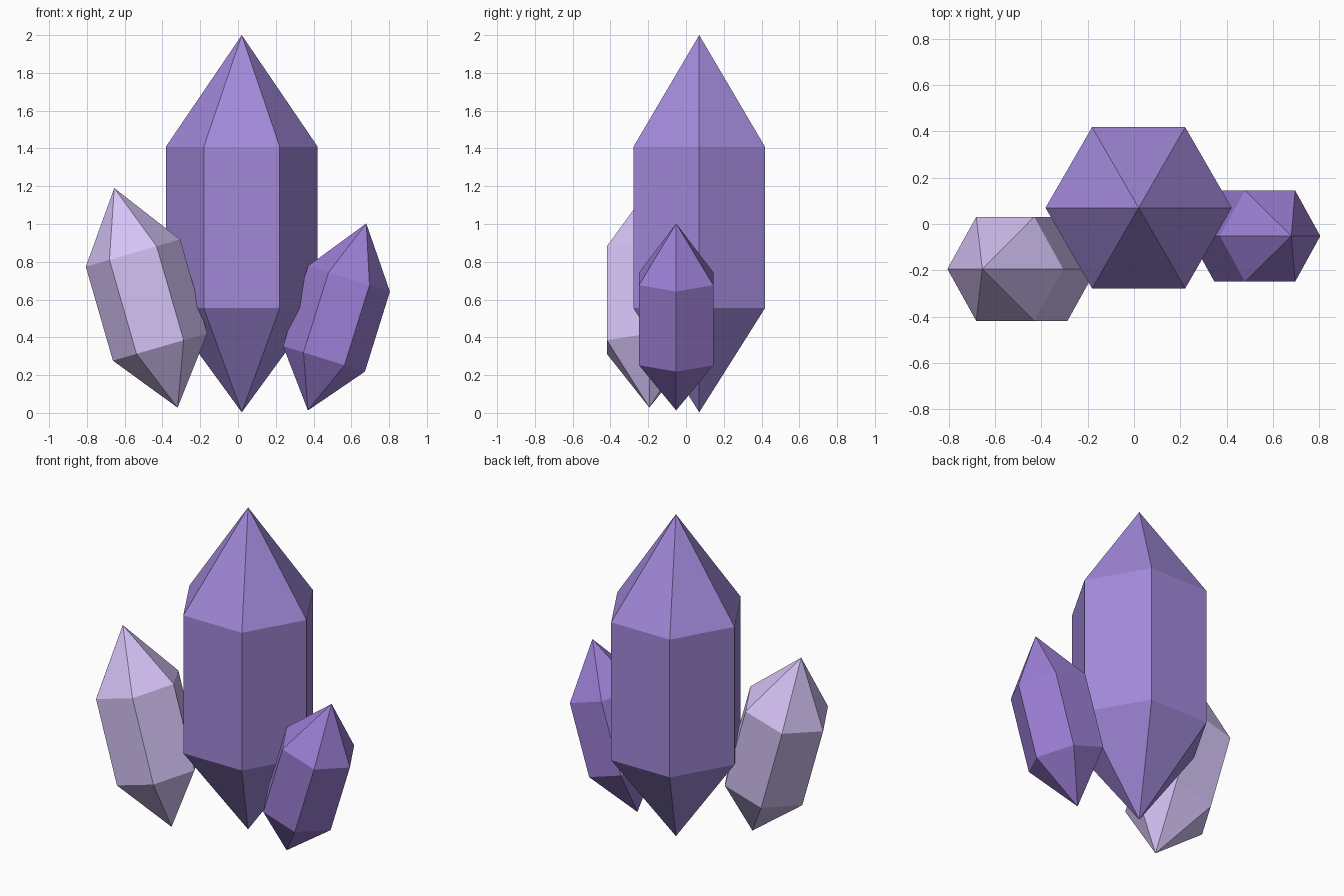
import bpy, bmesh
from math import cos, sin, pi
from mathutils import Vector

if "Cube" in bpy.data.objects:
    bpy.data.objects.remove(bpy.data.objects["Cube"])


def crystal(name, bottom, top, radius, color):
    """Six-sided double-pointed crystal between two tips, leaning in the xz plane."""
    a, b = Vector(bottom), Vector(top)
    axis = (b - a).normalized()
    v = Vector((0, 1, 0))
    u = v.cross(axis)
    bm = bmesh.new()
    tip_lo, tip_hi = bm.verts.new(a), bm.verts.new(b)
    rings = []
    for t in (0.276, 0.704):                      # shoulders of the prism
        c = a.lerp(b, t)
        rings.append([bm.verts.new(c + radius * (cos(k * pi / 3) * u + sin(k * pi / 3) * v))
                      for k in range(6)])
    lo, hi = rings
    for k in range(6):
        n = (k + 1) % 6
        bm.faces.new((tip_lo, lo[n], lo[k]))
        bm.faces.new((lo[k], lo[n], hi[n], hi[k]))
        bm.faces.new((hi[k], hi[n], tip_hi))
    bmesh.ops.recalc_face_normals(bm, faces=bm.faces)
    mesh = bpy.data.meshes.new(name)
    bm.to_mesh(mesh)
    bm.free()
    mat = bpy.data.materials.new(name + "_color")
    mat.diffuse_color = (*color, 1)
    mat.use_nodes = True
    mat.node_tree.nodes["Principled BSDF"].inputs["Base Color"].default_value = mat.diffuse_color
    mesh.materials.append(mat)
    obj = bpy.data.objects.new(name, mesh)
    bpy.context.collection.objects.link(obj)


# Tall upright crystal
crystal("main_crystal", (0.02, 0.07, 0.003), (0.02, 0.07, 2.0), 0.402, (0.36, 0.25, 0.70))
# Pale crystal leaning left
crystal("left_crystal", (-0.32, -0.194, 0.028), (-0.655, -0.194, 1.19), 0.26, (0.66, 0.54, 0.91))
# Small crystal leaning right
crystal("right_crystal", (0.37, -0.052, 0.013), (0.679, -0.052, 1.003), 0.227, (0.33, 0.21, 0.66))
